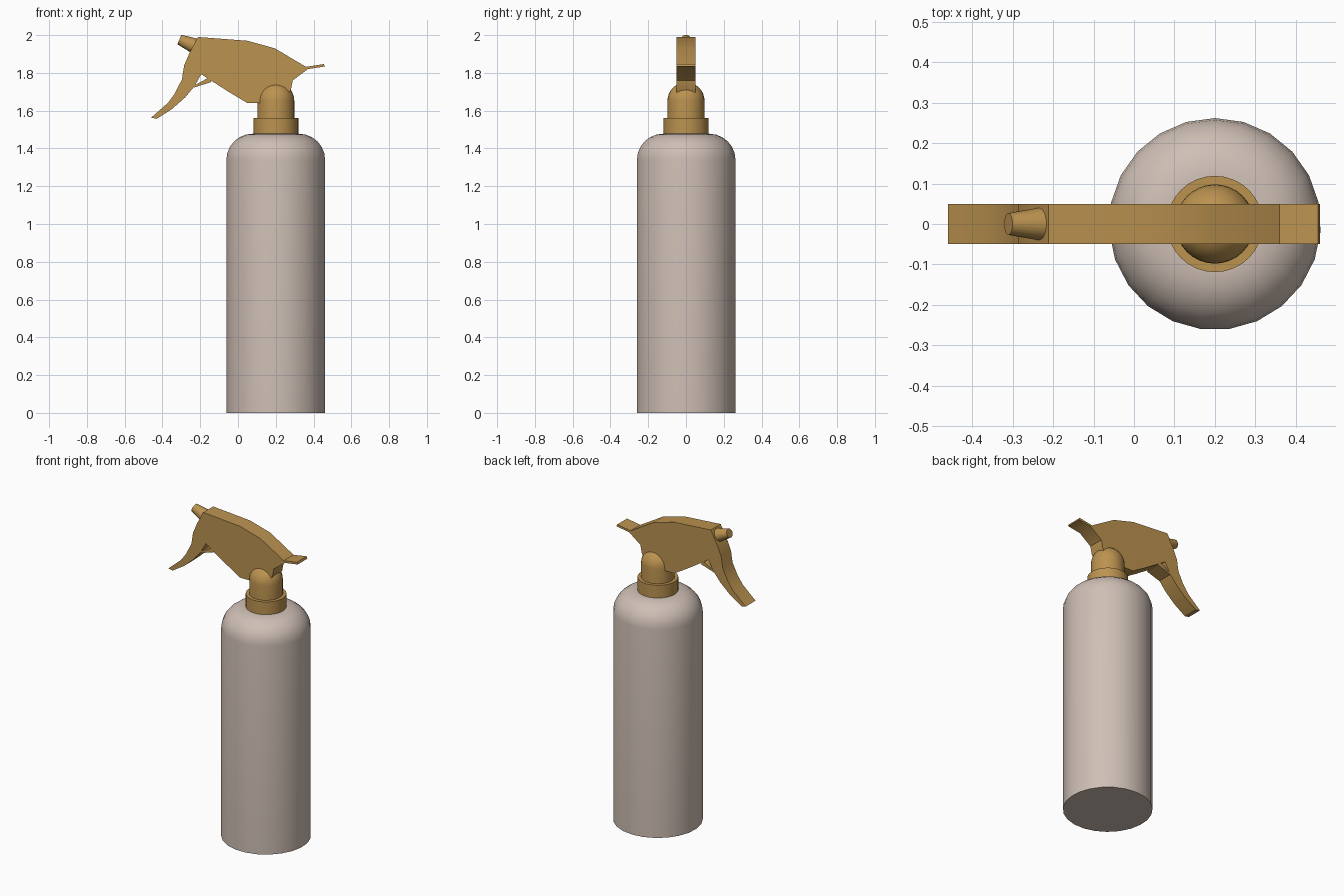
import bpy, bmesh, math
from mathutils import Vector

if "Cube" in bpy.data.objects:
    bpy.data.objects.remove(bpy.data.objects["Cube"])

def material(name, rgb):
    m = bpy.data.materials.new(name)
    m.diffuse_color = (*rgb, 1)
    m.use_nodes = True
    m.node_tree.nodes["Principled BSDF"].inputs["Base Color"].default_value = m.diffuse_color
    return m

CREAM = material("cream", (0.62, 0.52, 0.46))
OCHRE = material("ochre", (0.50, 0.29, 0.08))

def finish(bm, name, mat, angle=35):
    bmesh.ops.recalc_face_normals(bm, faces=bm.faces)
    mesh = bpy.data.meshes.new(name)
    bm.to_mesh(mesh)
    bm.free()
    ob = bpy.data.objects.new(name, mesh)
    bpy.context.collection.objects.link(ob)
    mesh.materials.append(mat)
    bpy.ops.object.select_all(action='DESELECT')
    ob.select_set(True)
    bpy.context.view_layer.objects.active = ob
    bpy.ops.object.shade_smooth_by_angle(angle=math.radians(angle))
    return ob

def lathe(name, profile, mat, sides, origin=(0.2, 0, 0), axis=(0, 0, 1)):
    """Revolve (radius, height) points; radius 0 closes to a pole, open ends are capped."""
    bm = bmesh.new()
    rot = Vector((0, 0, 1)).rotation_difference(Vector(axis))
    rings = []
    for r, h in profile:
        n = 1 if r < 1e-5 else sides
        ring = []
        for i in range(n):
            a = math.pi / 2 + 2 * math.pi * i / sides
            p = Vector((r * math.cos(a), r * math.sin(a), h))
            ring.append(bm.verts.new(Vector(origin) + rot @ p))
        rings.append(ring)
    for a, b in zip(rings, rings[1:]):
        for i in range(sides):
            j = (i + 1) % sides
            if len(b) == 1:
                bm.faces.new((a[i], a[j], b[0]))
            else:
                bm.faces.new((a[i], a[j], b[j], b[i]))
    for ring in (rings[0], rings[-1]):
        if len(ring) > 1:
            bm.faces.new(ring)
    return finish(bm, name, mat)

def slab(name, outline, mat, half=0.05):
    """Extrude an x-z outline across y."""
    bm = bmesh.new()
    face = bm.faces.new([bm.verts.new((x, -half, z)) for x, z in outline])
    out = bmesh.ops.extrude_face_region(bm, geom=[face])
    verts = [v for v in out["geom"] if isinstance(v, bmesh.types.BMVert)]
    bmesh.ops.translate(bm, verts=verts, vec=(0, 2 * half, 0))
    return finish(bm, name, mat, 30)

def arc(r0, z0, rr, rz, steps):
    return [(r0 + rr * math.cos(t), z0 + rz * math.sin(t))
            for t in (math.pi / 2 * i / steps for i in range(steps + 1))]

# bottle with rounded shoulder
lathe("bottle", [(0.262, 0)] + arc(0.122, 1.34, 0.14, 0.138, 6), CREAM, 23)

# screw collar and domed neck
lathe("collar", [(0.119, 1.47), (0.119, 1.56)], OCHRE, 32)
lathe("neck", [(0.098, 1.5)] + arc(0, 1.652, 0.098, 0.098, 8), OCHRE, 32)

# spray head with tail and trigger in one outline
slab("spray_head", [
    (-0.212, 1.99), (0.05, 1.97), (0.195, 1.93), (0.36, 1.832), (0.455, 1.847),
    (0.46, 1.834), (0.37, 1.82), (0.29, 1.76), (0.28, 1.71), (0.24, 1.64),
    (0.05, 1.64), (-0.05, 1.70), (-0.195, 1.793), (-0.23, 1.73), (-0.28, 1.67),
    (-0.35, 1.608), (-0.43, 1.557), (-0.46, 1.563), (-0.37, 1.642),
    (-0.335, 1.69), (-0.297, 1.765), (-0.285, 1.84), (-0.255, 1.91)], OCHRE)

# link between trigger and body
slab("trigger_link", [(-0.235, 1.722), (-0.14, 1.752), (-0.155, 1.775), (-0.226, 1.737)], OCHRE)

# nozzle
lathe("nozzle", [(0.044, -0.02), (0.027, 0.085)], OCHRE, 24,
      origin=(-0.232, 0, 1.944), axis=(-0.92, 0, 0.38))
